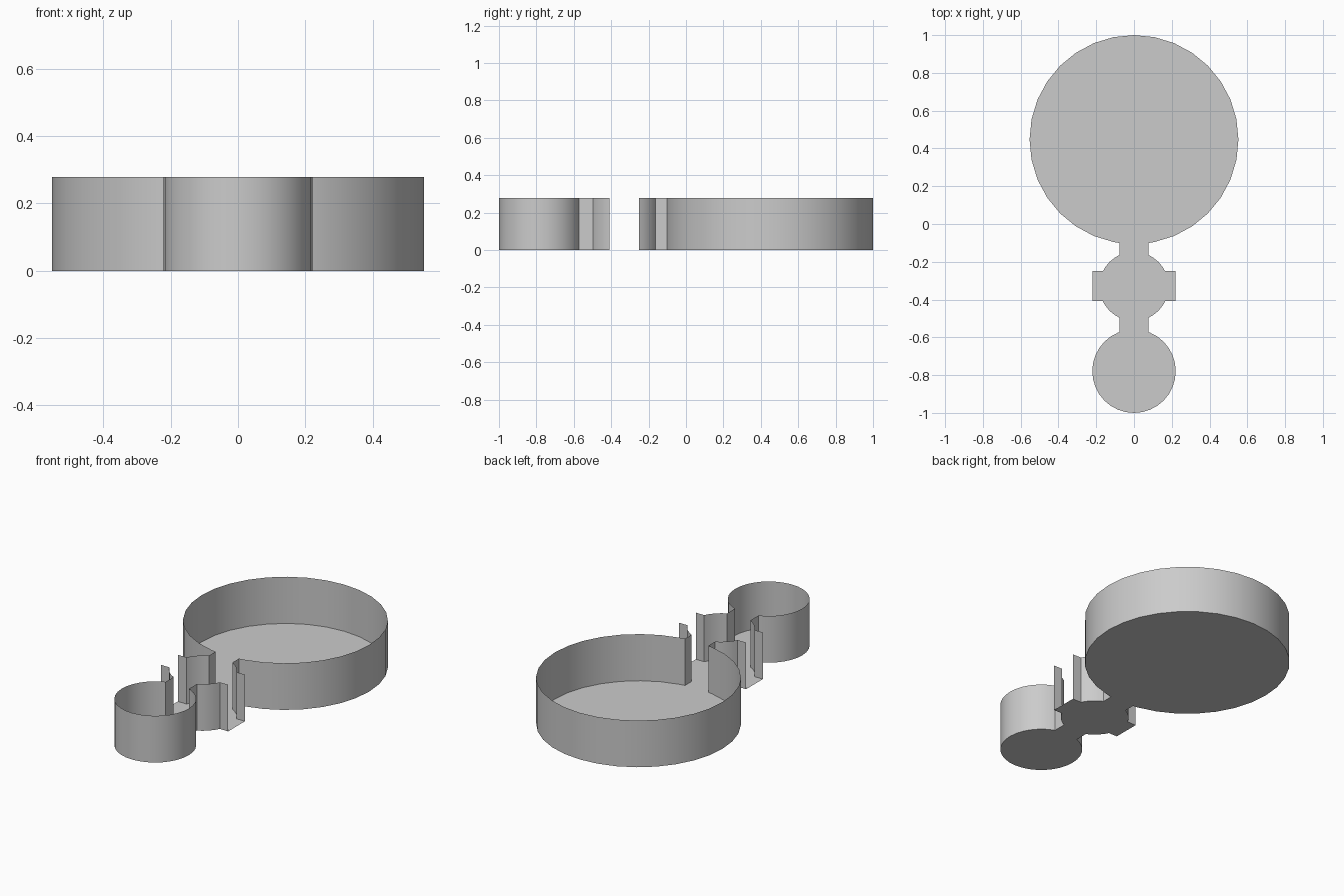
import bpy, bmesh, math

if "Cube" in bpy.data.objects:
    bpy.data.objects.remove(bpy.data.objects["Cube"])

HEIGHT = 0.278
NECK = 0.077                      # half width of the connecting necks
DOOR_X, DOOR_TOP, DOOR_BOTTOM = 0.221, -0.25, -0.408


def arc(cy, r, a0, a1, step=11.25):
    """Right-hand arc, clockwise from a0 down to a1, with vertices on even steps."""
    inner = [k * step for k in range(8, -9, -1) if a1 + 1 < k * step < a0 - 1]
    return [(r * math.cos(math.radians(a)), cy + r * math.sin(math.radians(a)))
            for a in [a0] + inner + [a1]]


def angle_at_x(r, x):
    return math.degrees(math.acos(x / r))


def angle_at_y(cy, r, y):
    return math.degrees(math.asin((y - cy) / r))


def make_object(name, bm):
    mesh = bpy.data.meshes.new(name)
    bm.to_mesh(mesh)
    bm.free()
    ob = bpy.data.objects.new(name, mesh)
    bpy.context.collection.objects.link(ob)
    return ob


# Right half of the plan: large room, neck, hub with side door, neck, small room
big_y, big_r = 0.447, 0.553
hub_y, hub_r = -0.33, 0.183
small_y, small_r = -0.779, 0.221
hub_a = angle_at_x(hub_r, NECK)
upper = (arc(big_y, big_r, 90, -angle_at_x(big_r, NECK))
         + arc(hub_y, hub_r, hub_a, angle_at_y(hub_y, hub_r, DOOR_TOP))
         + [(DOOR_X, DOOR_TOP)])
lower = ([(DOOR_X, DOOR_BOTTOM)]
         + arc(hub_y, hub_r, angle_at_y(hub_y, hub_r, DOOR_BOTTOM), -hub_a)
         + arc(small_y, small_r, angle_at_x(small_r, NECK), -90))

# Floor: one flat sheet facing down, following the whole plan
right = upper + lower
left = [(-x, y) for x, y in reversed(right[1:-1])]
bm = bmesh.new()
face = bm.faces.new([bm.verts.new((x, y, 0)) for x, y in right + left])
bmesh.ops.triangulate(bm, faces=[face])
make_object("floor", bm)

# Walls: thin sheets rising from the outline, left open at the two side doors
bm = bmesh.new()
for sx in (1, -1):
    for chain in (upper, lower):
        low = [bm.verts.new((sx * x, y, 0)) for x, y in chain]
        top = [bm.verts.new((sx * x, y, HEIGHT)) for x, y in chain]
        for i in range(len(chain) - 1):
            quad = [low[i + 1], low[i], top[i], top[i + 1]]
            bm.faces.new(quad if sx > 0 else quad[::-1])
bmesh.ops.remove_doubles(bm, verts=bm.verts, dist=0.0005)
walls = make_object("walls", bm)

bpy.context.view_layer.objects.active = walls
walls.select_set(True)
bpy.ops.object.shade_smooth_by_angle(angle=math.radians(30))
